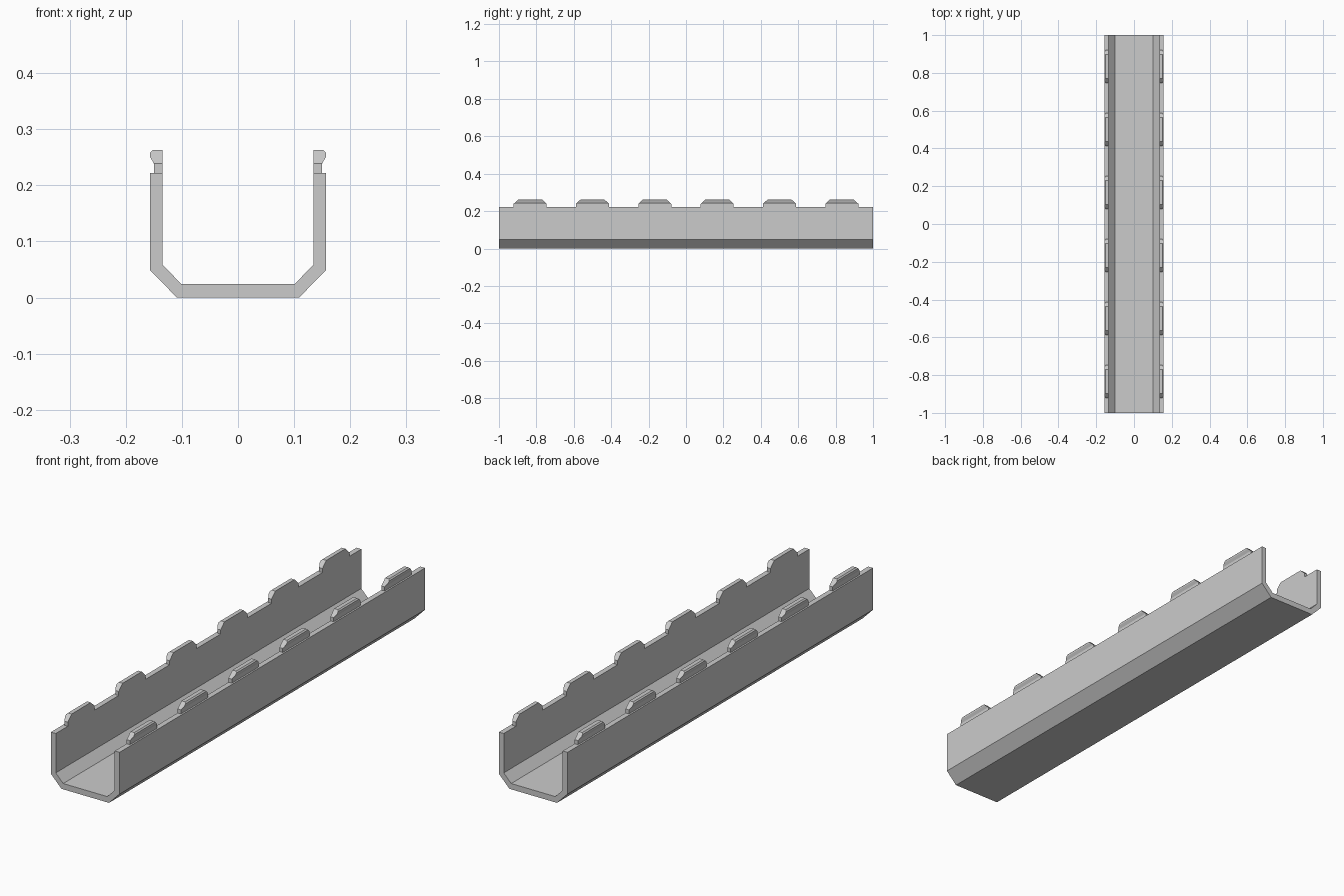
import bpy, bmesh

if "Cube" in bpy.data.objects:
    bpy.data.objects.remove(bpy.data.objects["Cube"])

grey = bpy.data.materials.new("light_grey")
grey.diffuse_color = (0.6, 0.6, 0.6, 1)
grey.use_nodes = True
grey.node_tree.nodes["Principled BSDF"].inputs["Base Color"].default_value = grey.diffuse_color


def make_object(name, bm):
    bmesh.ops.recalc_face_normals(bm, faces=bm.faces)
    mesh = bpy.data.meshes.new(name)
    bm.to_mesh(mesh)
    bm.free()
    mesh.materials.append(grey)
    obj = bpy.data.objects.new(name, mesh)
    bpy.context.collection.objects.link(obj)
    return obj


def loft(bm, profile, y, half_length, end_splits):
    """Run a closed (x, z) profile along y; half_length(z) shapes the ends."""
    ends = [[bm.verts.new((px, y + s * half_length(pz), pz)) for px, pz in profile]
            for s in (-1, 1)]
    n = len(profile)
    for i in range(n):
        j = (i + 1) % n
        bm.faces.new((ends[0][i], ends[0][j], ends[1][j], ends[1][i]))
    for ring in ends:
        for idx in end_splits:
            bm.faces.new([ring[i] for i in idx])


# Channel: U-section with chamfered lower corners
outer = [(0.157, 0.222), (0.157, 0.049), (0.109, 0.0)]
inner = [(0.101, 0.024), (0.135, 0.059), (0.135, 0.222)]
half = outer + inner
n = len(half)
section = outer + [(-x, z) for x, z in reversed(outer)] \
    + [(-x, z) for x, z in reversed(inner)] + inner
bm = bmesh.new()
loft(bm, section, 0, lambda z: 1.0, [range(len(section))])
make_object("channel", bm)

# Snap tabs: narrow neck, flared head, sloping ends
NECK_TOP = 0.239
tab = [(0.135, 0.222), (0.150, 0.222), (0.150, NECK_TOP), (0.157, 0.251),
       (0.157, 0.258), (0.152, 0.263), (0.135, 0.263), (0.135, NECK_TOP)]


def tab_half(z):
    return 0.088 - max(0, z - NECK_TOP) * 1.05


bm = bmesh.new()
for side in (-1, 1):
    for i in range(6):
        loft(bm, [(side * x, z) for x, z in tab], (i - 2.5) / 3, tab_half,
             [(0, 1, 2, 7), (2, 3, 4, 5, 6, 7)])
make_object("snap_tabs", bm)
